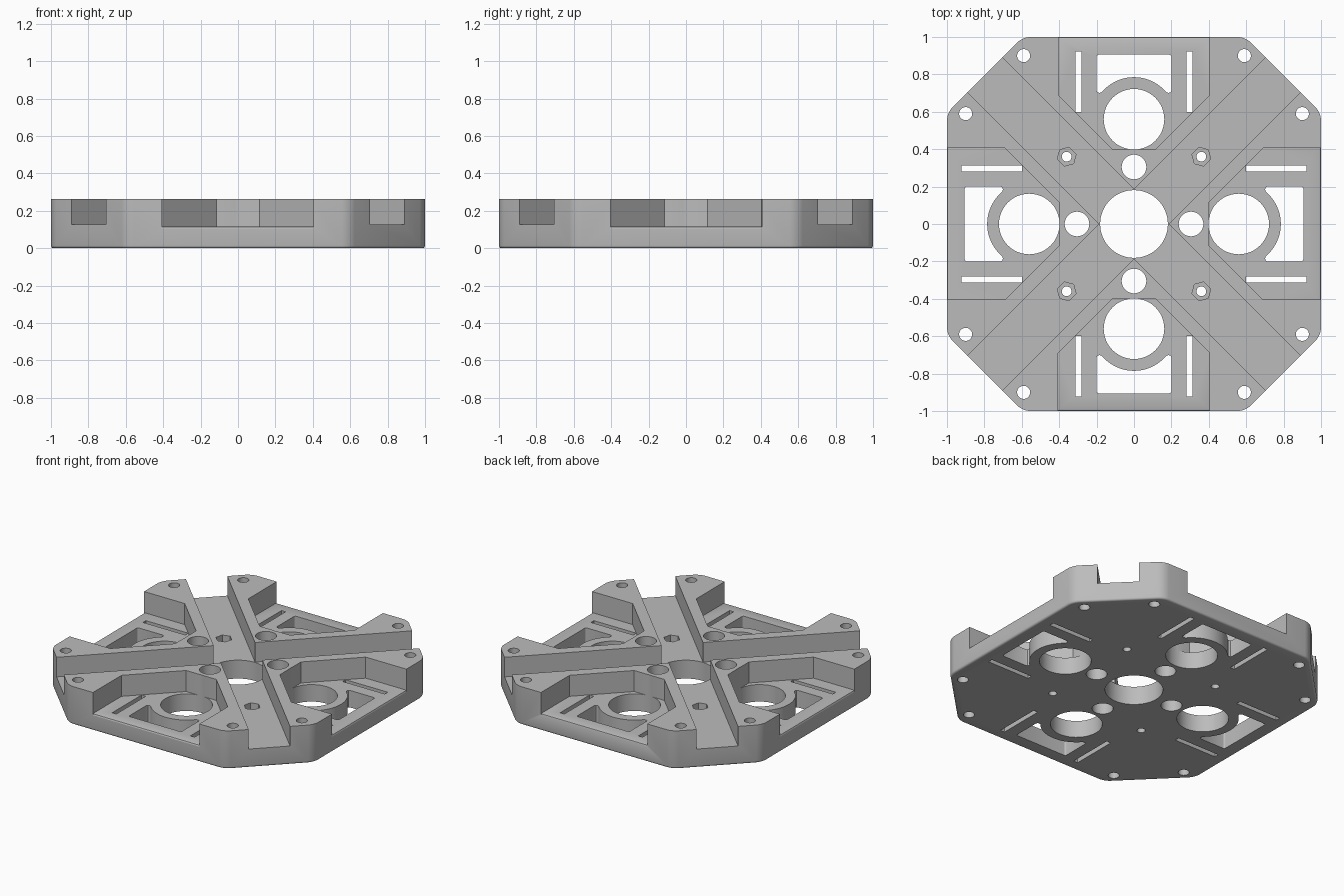
import bpy, bmesh, math
from mathutils import Matrix, Vector

cube = bpy.data.objects.get("Cube")
if cube:
    bpy.data.objects.remove(cube, do_unlink=True)

TOP, POCKET, CHANNEL = 0.262, 0.117, 0.127

grey = bpy.data.materials.new("light_grey")
grey.use_nodes = True
COLOUR = (0.5, 0.5, 0.5, 1)
grey.diffuse_color = COLOUR
grey.node_tree.nodes["Principled BSDF"].inputs["Base Color"].default_value = COLOUR


def prism(bm, outline, low, high, matrix=Matrix()):
    """Closed prism over an outline, placed by a matrix."""
    verts = [bm.verts.new(matrix @ Vector((x, y, low))) for x, y in outline]
    face = bm.faces.new(verts)
    ext = bmesh.ops.extrude_face_region(bm, geom=[face])
    moved = [g for g in ext["geom"] if isinstance(g, bmesh.types.BMVert)]
    shift = matrix.to_3x3() @ Vector((0, 0, high - low))
    bmesh.ops.translate(bm, verts=moved, vec=shift)


def arc(cx, cy, r, start, end, n):
    angles = [math.radians(start + (end - start) * i / n) for i in range(n + 1)]
    return [(cx + r * math.cos(a), cy + r * math.sin(a)) for a in angles]


def circle(cx, cy, r, n=48, start=0):
    return arc(cx, cy, r, start, start + 360, n)[:-1]


def rect(x0, y0, x1, y1):
    return [(x0, y0), (x1, y0), (x1, y1), (x0, y1)]


def make(name, bm):
    bmesh.ops.recalc_face_normals(bm, faces=bm.faces[:])
    mesh = bpy.data.meshes.new(name)
    bm.to_mesh(mesh)
    bm.free()
    mesh.materials.append(grey)
    obj = bpy.data.objects.new(name, mesh)
    bpy.context.scene.collection.objects.link(obj)
    return obj


# Octagonal body with rounded corners and a rounded bottom rim
C = 0.595
bm = bmesh.new()
prism(bm, [(C, -1), (1, -C), (1, C), (C, 1), (-C, 1), (-1, C), (-1, -C), (-C, -1)], 0, TOP)
uprights = [e for e in bm.edges if abs(e.verts[0].co.z - e.verts[1].co.z) > 0.1]
bmesh.ops.bevel(bm, geom=uprights, offset=0.04, segments=4, profile=0.5, affect='EDGES')
rim = [e for e in bm.edges if max(v.co.z for v in e.verts) < 0.001]
bmesh.ops.bevel(bm, geom=rim, offset=0.014, segments=4, profile=0.5, affect='EDGES')
body = make("mounting_plate", bm)
bpy.context.view_layer.objects.active = body
body.select_set(True)


def cut(name, bm):
    """Subtract a cutter mesh from the body and discard the cutter."""
    cutter = make(name, bm)
    cutter.hide_render = True
    mod = body.modifiers.new(name, 'BOOLEAN')
    mod.operation, mod.solver, mod.object = 'DIFFERENCE', 'EXACT', cutter
    bpy.ops.object.modifier_apply(modifier=mod.name)
    bpy.data.objects.remove(cutter, do_unlink=True)


quarters = [Matrix.Rotation(math.radians(90 * k), 4, 'Z') for k in range(4)]

# Four side pockets, open at the outer edge
bm = bmesh.new()
for turn in quarters:
    prism(bm, [(-0.405, 1.1), (-0.405, 0.69), (-0.115, 0.4), (0.115, 0.4),
               (0.405, 0.69), (0.405, 1.1)], POCKET, 0.5, turn)
cut("pocket_cutter", bm)

# Rounded lip at the outer edge of each pocket floor
bm = bmesh.new()
along_x = Matrix(((0, 0, 1, 0), (1, 0, 0, 0), (0, 1, 0, POCKET), (0, 0, 0, 1)))
lip = [(0.98, 0.02), (0.988, 0), (0.9965, -0.0035), (1, -0.012), (1.02, -0.012), (1.02, 0.02)]
for turn in quarters:
    prism(bm, lip, -0.405, 0.405, turn @ along_x)
cut("lip_cutter", bm)

# Two crossing diagonal channels
for angle in (45, 135):
    bm = bmesh.new()
    prism(bm, rect(-1.5, -0.131, 1.5, 0.131), CHANNEL, 0.5,
          Matrix.Rotation(math.radians(angle), 4, 'Z'))
    cut("channel_cutter", bm)

# Through holes, slots and windows
window = (arc(0, 0.56, 0.225, 40, 140, 24)
          + [(-0.185, 0.701), (-0.195, 0.704), (-0.2, 0.714)]
          + arc(-0.188, 0.893, 0.012, 180, 90, 4)
          + arc(0.188, 0.893, 0.012, 90, 0, 4)
          + [(0.2, 0.714), (0.195, 0.704), (0.185, 0.701)])
bm = bmesh.new()
outlines = [window, circle(0, 0.56, 0.162), circle(0, 0.305, 0.066, 32),
            circle(0.36, 0.36, 0.026, 24)]
for side in (-1, 1):
    outlines.append(rect(side * 0.298 - 0.016, 0.6, side * 0.298 + 0.016, 0.922))
    outlines.append(circle(side * 0.59, 0.9, 0.035, 32))
prism(bm, circle(0, 0, 0.181, 64), -0.1, 0.5)
for turn in quarters:
    for outline in outlines:
        prism(bm, outline, -0.1, 0.5, turn)
cut("through_cutter", bm)

# Hexagonal nut recesses in the channel floors
bm = bmesh.new()
for turn in quarters:
    prism(bm, circle(0.36, 0.36, 0.052, 6, 45), 0.065, 0.2, turn)
cut("nut_recess_cutter", bm)

bpy.ops.object.shade_smooth_by_angle(angle=math.radians(30))
